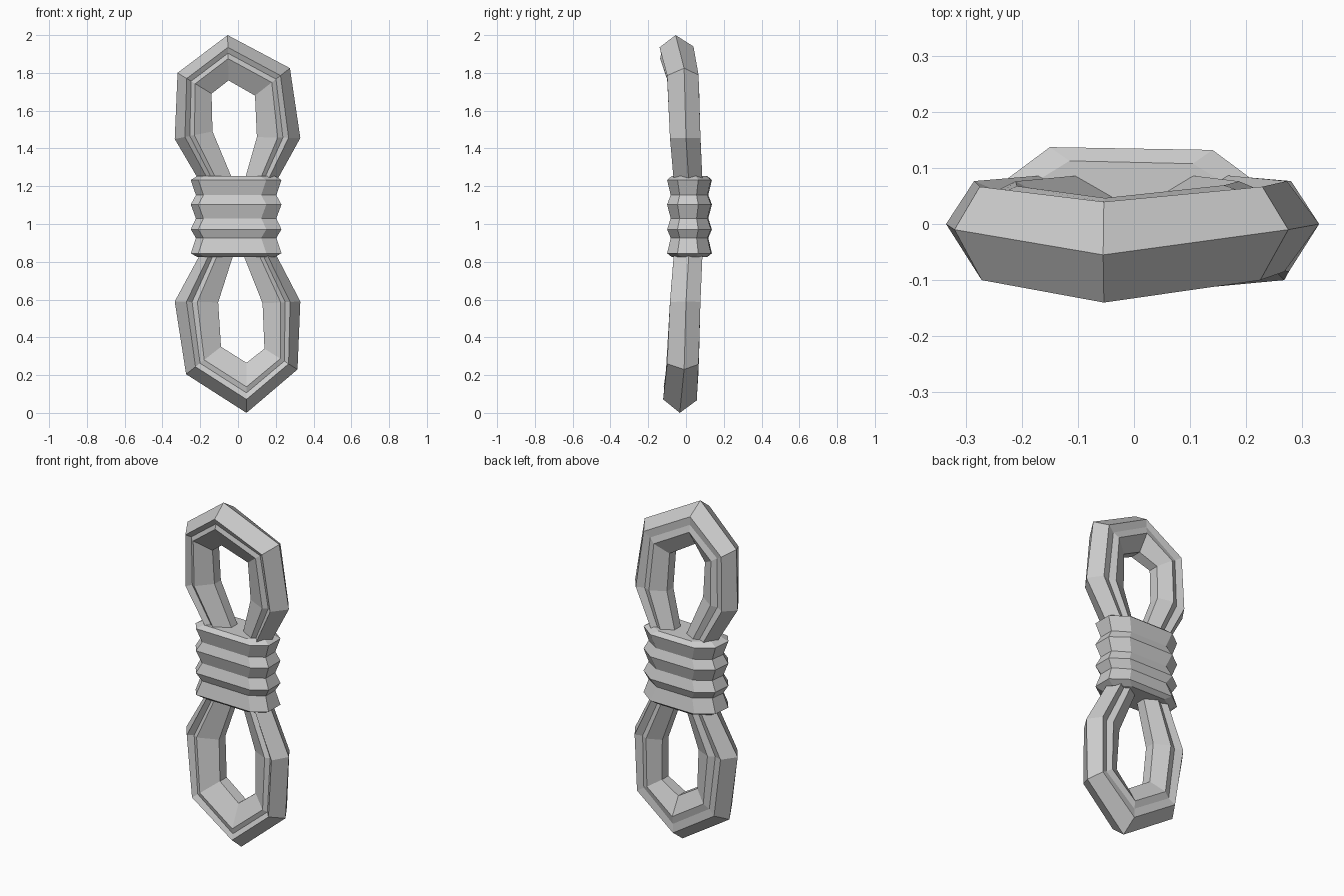
import bpy, bmesh


def loft(name, rings, closed=False, caps=True):
    bm = bmesh.new()
    vs = [[bm.verts.new(p) for p in r] for r in rings]
    n = len(rings[0])
    pairs = list(zip(vs, vs[1:])) + ([(vs[-1], vs[0])] if closed else [])
    for a, b in pairs:
        for i in range(n):
            j = (i + 1) % n
            bm.faces.new((a[i], a[j], b[j], b[i]))
    if caps and not closed:
        bm.faces.new(vs[0])
        bm.faces.new(vs[-1])
    bmesh.ops.recalc_face_normals(bm, faces=bm.faces)
    me = bpy.data.meshes.new(name)
    bm.to_mesh(me)
    bm.free()
    ob = bpy.data.objects.new(name, me)
    bpy.context.collection.objects.link(ob)
    return ob


def section(outer, inner, front, back, mid, groove):
    # faceted rope bundle section, with a valley between the two strands
    prof = [(0, 0), (0.27, front), (0.40, front * (1 - groove)),
            (0.52, front * (1 - groove * 0.35)), (1, front * 0.3),
            (1, back * 0.4), (0.62, back * (1 - groove * 0.35)),
            (0.45, back * (1 - groove)), (0.25, back * 0.9)]
    return [(outer[0] + (inner[0] - outer[0]) * t, mid + y,
             outer[1] + (inner[1] - outer[1]) * t) for t, y in prof]


def rope_loop(name, stations):
    loft(name, [section(*s) for s in stations])


# upper loop: outer point, inner point, front depth, back depth, mid y, groove
rope_loop("upper_rope_loop", [
    ((-0.16, 1.05), (-0.01, 1.05), -0.07, 0.07, 0.015, 0.3),
    ((-0.20, 1.22), (-0.035, 1.25), -0.08, 0.08, 0.015, 0.3),
    ((-0.335, 1.45), (-0.135, 1.49), -0.085, 0.085, 0.0, 0.3),
    ((-0.32, 1.80), (-0.14, 1.69), -0.09, 0.085, -0.01, 0.25),
    ((-0.055, 2.0), (-0.05, 1.76), -0.085, 0.105, -0.055, 0.1),
    ((0.275, 1.825), (0.09, 1.68), -0.09, 0.085, -0.01, 0.2),
    ((0.33, 1.455), (0.10, 1.46), -0.085, 0.085, 0.0, 0.3),
    ((0.20, 1.22), (0.04, 1.25), -0.08, 0.08, 0.015, 0.3),
    ((0.16, 1.05), (0.01, 1.05), -0.07, 0.07, 0.015, 0.3),
])

# lower loop
rope_loop("lower_rope_loop", [
    ((-0.16, 1.03), (-0.01, 1.03), -0.07, 0.07, 0.015, 0.3),
    ((-0.20, 0.84), (-0.03, 0.82), -0.08, 0.08, 0.015, 0.3),
    ((-0.335, 0.59), (-0.105, 0.585), -0.085, 0.085, 0.0, 0.3),
    ((-0.275, 0.205), (-0.09, 0.35), -0.095, 0.085, -0.01, 0.2),
    ((0.045, 0.0), (0.045, 0.265), -0.088, 0.1, -0.033, 0.1),
    ((0.315, 0.23), (0.14, 0.34), -0.09, 0.085, -0.01, 0.25),
    ((0.33, 0.59), (0.13, 0.58), -0.085, 0.085, 0.0, 0.3),
    ((0.20, 0.84), (0.035, 0.82), -0.08, 0.08, 0.015, 0.3),
    ((0.16, 1.03), (0.01, 1.03), -0.07, 0.07, 0.015, 0.3),
])

# wrapped coils round the middle: stacked ridges with sharp valleys
outline = [(-0.25, -0.035), (-0.21, -0.09), (0.15, -0.1), (0.23, -0.045),
           (0.23, 0.065), (0.14, 0.132), (-0.15, 0.137), (-0.24, 0.07)]
levels = [(0.825, 0.035), (0.845, 0.0), (0.926, 0.027), (0.972, 0.0),
          (1.03, 0.027), (1.103, 0.0), (1.153, 0.027), (1.233, 0.0),
          (1.254, 0.035)]
cx, cy = -0.01, 0.017


def pull(v, c, d):
    return v - d * min(1, abs(v - c) / 0.1) * (1 if v > c else -1)


loft("wrapped_coils", [[(pull(x, cx, d), pull(y, cy, d * 0.7), z)
                        for x, y in outline] for z, d in levels])
